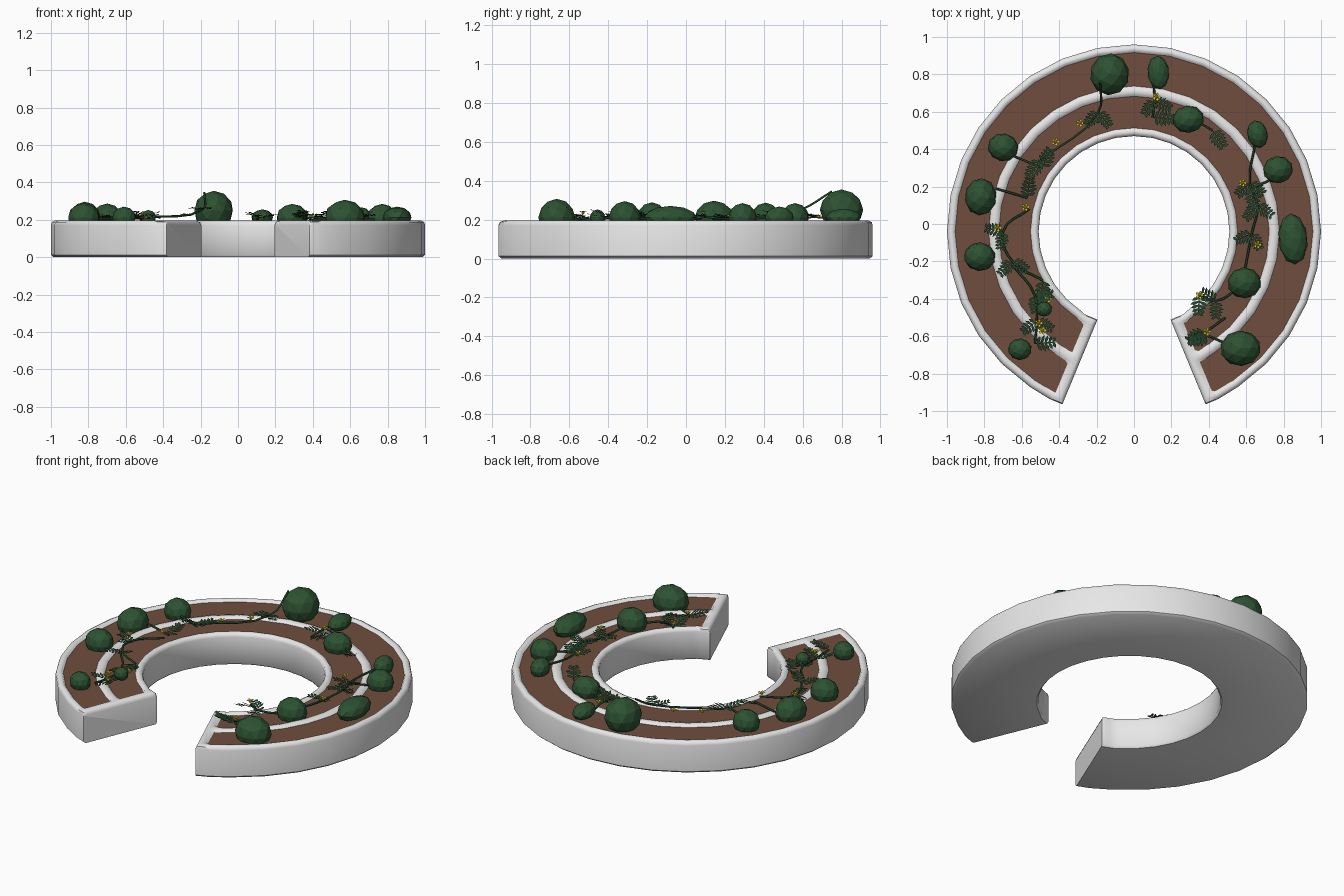
import bpy, bmesh, math, random
from mathutils import Vector, Matrix

if "Cube" in bpy.data.objects:
    bpy.data.objects.remove(bpy.data.objects["Cube"])

random.seed(4)
CENTRE = Vector((0, -.04, 0))   # middle of the ring
STEP = math.radians(11.25)


def material(name, rgb):
    m = bpy.data.materials.new(name)
    m.diffuse_color = (*rgb, 1)
    m.use_nodes = True
    m.node_tree.nodes["Principled BSDF"].inputs["Base Color"].default_value = m.diffuse_color
    return m


WHITE = material("white_stone", (.8, .8, .8))
SOIL = material("brown_soil", (.16, .075, .048))
BUSH = material("bush_green", (.026, .085, .032))
LEAF = material("leaf_green", (.016, .058, .024))
YELLOW = material("flower_yellow", (.75, .58, .02))


def select(ob):
    bpy.ops.object.select_all(action='DESELECT')
    ob.select_set(True)
    bpy.context.view_layer.objects.active = ob


def finish(name, bm, mat, smooth=False):
    me = bpy.data.meshes.new(name)
    bm.to_mesh(me)
    bm.free()
    me.materials.append(mat)
    ob = bpy.data.objects.new(name, me)
    bpy.context.collection.objects.link(ob)
    if smooth:
        select(ob)
        bpy.ops.object.shade_smooth_by_angle(angle=math.radians(50))


def point(r, a, d, z):
    # a is measured from the gap direction (-y); d shifts along the tangent
    return CENTRE + Vector((r * math.sin(a) + d * math.cos(a), d * math.sin(a) - r * math.cos(a), z))


def stations(end_shifts):
    # ring positions from one end of the arc to the other, extra ones at the ends
    return ([(2 * STEP, d) for d in end_shifts] + [(k * STEP, 0) for k in range(3, 30)]
            + [(30 * STEP, -d) for d in reversed(end_shifts)])


# Planter body: rim, trough, ridge, trough, rim swept round the ring, with raised ends
CAPS = {0: .172, .006: .188, .02: .195, .045: .193}
half_rim = [(0, .172), (.005, .188), (.02, .195), (.035, .193), (.055, .165)]
ridge = [(-.04, .165), (-.02, .19), (0, .195), (.02, .19), (.04, .165)]
profile = ([(.52, 0), (.51, .012)] + [(.51 + r, z) for r, z in half_rim]
           + [(.75 + r, z) for r, z in ridge]
           + [(1 - r, z) for r, z in reversed(half_rim)] + [(1, .012), (.985, 0)])
bm = bmesh.new()
rings = []
for a, d in stations([0, .006, .02, .045, .075]):
    cap = CAPS.get(abs(d)) if a in (2 * STEP, 30 * STEP) else None
    ring = []
    for r, z in profile:
        if cap:
            z = cap if .54 < r < .968 else min(z, cap)
        ring.append(bm.verts.new(point(r, a, d, z)))
    rings.append(ring)
n = len(profile)
for p, q in zip(rings, rings[1:]):
    for i in range(n):
        j = (i + 1) % n
        bm.faces.new((p[i], p[j], q[j], q[i]))
bm.faces.new(rings[0])
bm.faces.new(rings[-1][::-1])
bmesh.ops.recalc_face_normals(bm, faces=bm.faces)
finish("planter_body", bm, WHITE, True)

# Soil beds
for name, r0, r1 in (("inner_soil", .549, .726), ("outer_soil", .774, .958)):
    bm = bmesh.new()
    prev = None
    for a, d in stations([.055]):
        cur = [bm.verts.new(point(r, a, d, .181)) for r in (r0, r1)]
        if prev:
            bm.faces.new((prev[0], prev[1], cur[1], cur[0]))
        prev = cur
    finish(name, bm, SOIL)

# Bushes: x, y, radius x, radius y
bushes = [(-.13, .8, .105, .112), (.13, .81, .058, .09), (.29, .56, .085, .073),
          (.66, .48, .055, .075), (.77, .29, .08, .073), (.85, -.08, .078, .137),
          (.59, -.315, .09, .083), (.57, -.665, .108, .095), (-.7, .41, .082, .075),
          (-.82, .145, .085, .1), (-.825, -.175, .085, .077), (-.61, -.67, .063, .058),
          (-.48, -.455, .042, .04)]
for i, (x, y, rx, ry) in enumerate(bushes):
    rz = min(rx, ry) * (.75 if ry > 1.5 * rx else 1)
    bm = bmesh.new()
    bmesh.ops.create_icosphere(bm, subdivisions=2, radius=1)
    bm.transform(Matrix.Translation((x, y, .25 if rz > .1 else .212))
                 @ Matrix.Rotation(.7 * x * y if y > 0 else .1 * x, 4, 'Z')
                 @ Matrix.Diagonal((rx, ry, rz, 1)))
    finish(f"bush_{i + 1}", bm, BUSH)


# Fern leaf with five pairs of leaflets
def add_fern(bm, a, heading, size):
    f = Vector((math.cos(heading), math.sin(heading), random.uniform(.05, .35))).normalized()
    s = f.cross(Vector((0, 0, 1))).normalized()

    def blade(base, way, length, width):
        side = way.cross(f.cross(s)).normalized() * width
        mid = base + way * length * .6
        co = (base - side * .4, mid - side, base + way * length, mid + side, base + side * .4)
        bm.faces.new([bm.verts.new(c) for c in co])

    blade(a, f, size, size * .035)
    for k in range(5):
        length = size * (.42 - .05 * abs(k - 1))
        for sign in (1, -1):
            way = (s * sign + f * .45 + Vector((0, 0, random.uniform(-.1, .25)))).normalized()
            blade(a + f * size * (.12 + k * .18), way, length, size * .075)


# Vine stems on the ground; ferns grow from their joints and tips
stems = [
    [(-.18, .75), (-.19, .6), (-.5, .34)],
    [(-.66, .37), (-.49, .3)],
    [(-.74, .19), (-.57, .14)],
    [(-.56, .08), (-.7, -.04), (-.65, -.2), (-.49, -.3)],
    [(-.65, -.22), (-.53, -.38), (-.52, -.52), (-.53, -.64)],
    [(.105, .75), (.11, .66), (.1, .57)],
    [(.32, .56), (.42, .5)],
    [(.65, .44), (.62, .22), (.66, .1), (.63, -.05), (.59, -.26)],
    [(.76, .25), (.63, .19)],
    [(.55, -.35), (.44, -.41), (.35, -.38)],
    [(.49, -.5), (.38, -.58)],
    [(.52, -.65), (.4, -.6)],
]
ferns = bmesh.new()
for i, flat in enumerate(stems):
    pts = [Vector((x, y, .205 + .008 * math.sin(9 * x + 20 * y))) for x, y in flat]
    if i == 0:                      # this vine climbs the tallest bush
        pts[0].z, pts[1].z = .345, .255
    cu = bpy.data.curves.new("vine_stem", 'CURVE')
    cu.dimensions = '3D'
    cu.bevel_depth = .006
    cu.bevel_resolution = 1
    cu.resolution_u = 4
    sp = cu.splines.new('BEZIER')
    sp.bezier_points.add(len(pts) - 1)
    for b, co in zip(sp.bezier_points, pts):
        b.co = co
        b.handle_left_type = b.handle_right_type = 'AUTO'
    cu.materials.append(LEAF)
    ob = bpy.data.objects.new(f"vine_stem_{i + 1}", cu)
    bpy.context.collection.objects.link(ob)
    select(ob)
    bpy.ops.object.convert(target='MESH')
    for k in range(1, len(pts)):
        way = pts[k] - pts[k - 1]
        if k < len(pts) - 1:
            a = math.atan2(way.y, way.x)
            for turn in (1, -1):
                add_fern(ferns, pts[k], a + turn * random.uniform(.6, 1.1), .105)
        else:                       # tip fern follows the ring
            out = pts[k] - CENTRE
            out.z = 0
            along = Vector((-out.y, out.x, 0)).normalized()
            if along.dot(way) < 0:
                along = -along
            along += out.normalized() * (.63 - out.length) * 6
            add_fern(ferns, pts[k], math.atan2(along.y, along.x), .12)
finish("fern_leaves", ferns, LEAF)

# Yellow flowers: five petals round a small bud
flowers = [(-.29, .54), (-.42, .44), (-.58, .09), (-.73, -.02), (-.46, -.4), (-.49, -.57),
           (-.51, -.53), (.12, .68), (.58, .22), (.66, -.11), (.35, -.38), (.39, -.575)]
bm = bmesh.new()
for x, y in flowers:
    c = Vector((x, y, random.uniform(.21, .24)))
    bmesh.ops.create_icosphere(bm, subdivisions=1, radius=.01, matrix=Matrix.Translation(c))
    for k in range(5):
        a = k * math.tau / 5
        co = [c + Vector((r * math.cos(a + t), r * math.sin(a + t), r / 3))
              for r, t in ((.003, 0), (.017, -.5), (.023, 0), (.017, .5))]
        bm.faces.new([bm.verts.new(v) for v in co])
finish("yellow_flowers", bm, YELLOW)
